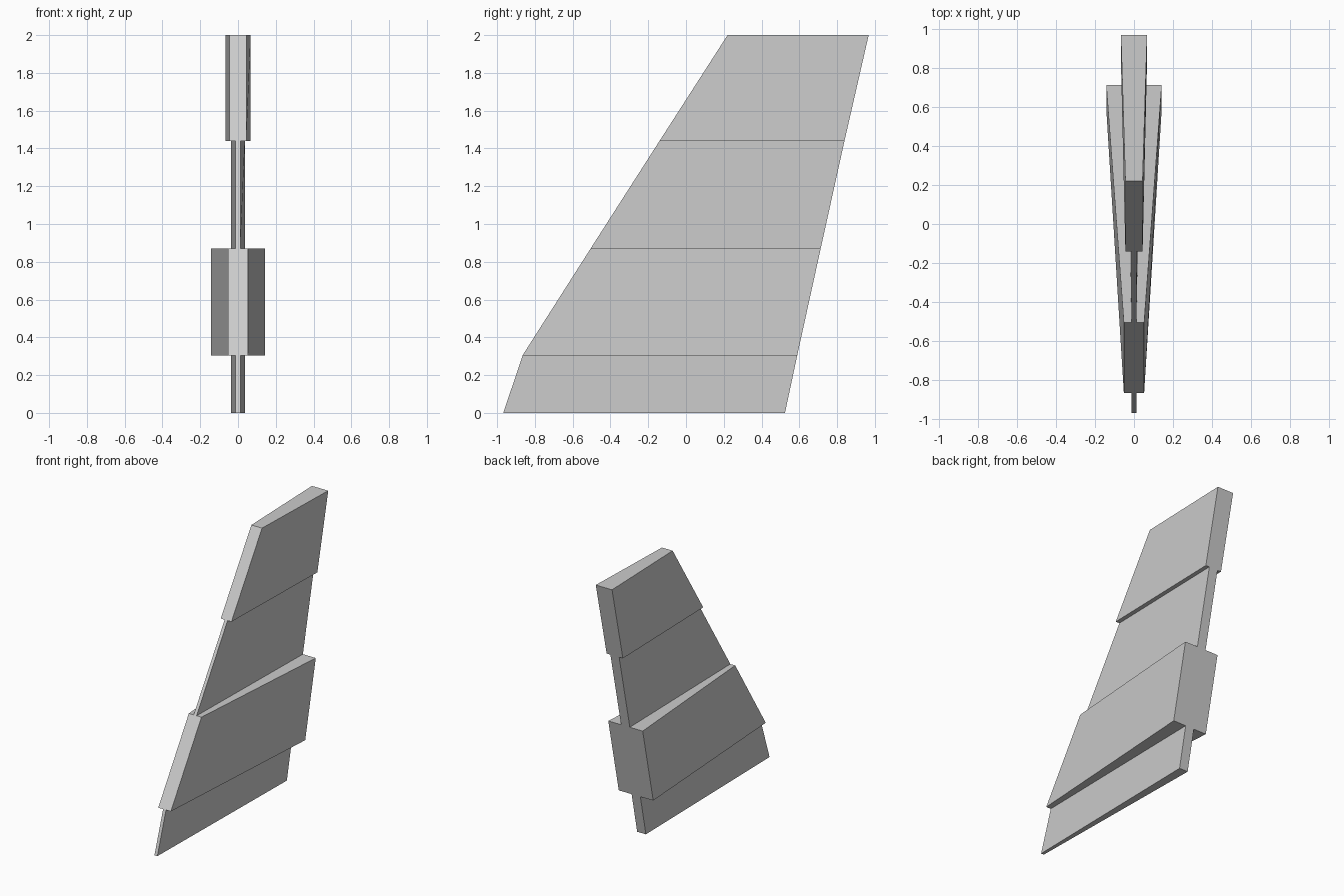
import bpy

old = bpy.data.objects.get("Cube")
if old:
    bpy.data.objects.remove(old, do_unlink=True)

# One plain grey for the whole fin
grey = bpy.data.materials.new("light_grey")
grey.use_nodes = True
grey.diffuse_color = (0.6, 0.6, 0.6, 1)
grey.node_tree.nodes["Principled BSDF"].inputs["Base Color"].default_value = grey.diffuse_color

# Fin outline: height, leading edge y, trailing edge y
stations = [
    (0.0, -0.967, 0.524),
    (0.305, -0.865, 0.589),
    (0.87, -0.505, 0.713),
    (1.44, -0.14, 0.839),
    (2.0, 0.22, 0.967),
]

# Each section: name, half width at the leading edge, half width at the trailing edge
sections = [
    ("fin_root", 0.012, 0.036),
    ("fin_thick_band", 0.052, 0.142),
    ("fin_middle", 0.012, 0.036),
    ("fin_tip", 0.044, 0.067),
]


def wedge(name, bottom, top, front_half, back_half):
    """Swept block that widens from its leading edge to its trailing edge."""
    verts = []
    for z, front, back in (bottom, top):
        verts += [(-front_half, front, z), (front_half, front, z),
                  (back_half, back, z), (-back_half, back, z)]
    sides = [(i, (i + 1) % 4, (i + 1) % 4 + 4, i + 4) for i in range(4)]
    mesh = bpy.data.meshes.new(name)
    mesh.from_pydata(verts, [], [(3, 2, 1, 0), (4, 5, 6, 7)] + sides)
    mesh.materials.append(grey)
    obj = bpy.data.objects.new(name, mesh)
    bpy.context.collection.objects.link(obj)


# Stack the sections from root to tip
for (name, front_half, back_half), low, high in zip(sections, stations, stations[1:]):
    wedge(name, low, high, front_half, back_half)
